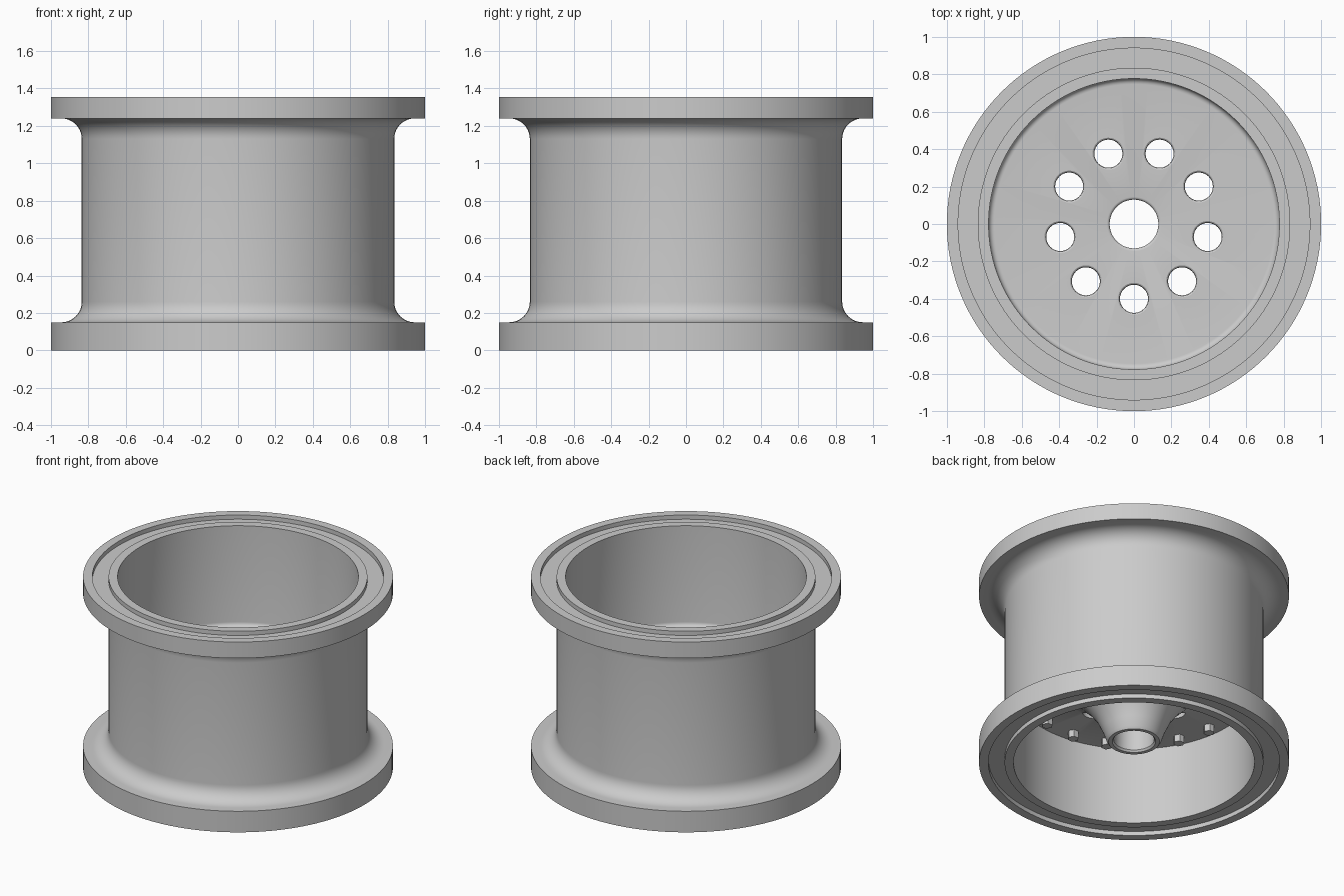
import bpy, bmesh, math
from math import sin, cos, pi, radians

if "Cube" in bpy.data.objects:
    bpy.data.objects.remove(bpy.data.objects["Cube"])


def arc(cx, cz, r, a0, a1, n=6):
    """Points of a circular arc in the r-z plane, angles in degrees."""
    return [(cx + r * cos(radians(a0 + (a1 - a0) * i / n)),
             cz + r * sin(radians(a0 + (a1 - a0) * i / n))) for i in range(n + 1)]


def finish(name, bm):
    bmesh.ops.recalc_face_normals(bm, faces=bm.faces)
    me = bpy.data.meshes.new(name)
    bm.to_mesh(me)
    bm.free()
    ob = bpy.data.objects.new(name, me)
    bpy.context.collection.objects.link(ob)
    return ob


def revolve(bm, profile, segs, cx=0, cy=0):
    """Spin a closed (r, z) loop around a vertical axis; r = 0 points share a pole."""
    rings = []
    for r, z in profile:
        if r == 0:
            rings.append([bm.verts.new((cx, cy, z))] * segs)
        else:
            rings.append([bm.verts.new((cx + r * cos(2 * pi * i / segs),
                                        cy + r * sin(2 * pi * i / segs), z))
                          for i in range(segs)])
    for a, b in zip(rings, rings[1:] + rings[:1]):
        for i in range(segs):
            j = (i + 1) % segs
            vs = list(dict.fromkeys([a[i], a[j], b[j], b[i]]))
            if len(vs) > 2:
                bm.faces.new(vs)


def smooth(ob):
    bpy.ops.object.select_all(action='DESELECT')
    bpy.context.view_layer.objects.active = ob
    ob.select_set(True)
    bpy.ops.object.shade_smooth_by_angle(angle=radians(30))


H = 1.355                 # overall height
BORE, DRUM = 0.777, 0.835
WEB_LO, WEB_HI = 0.55, 0.64

# Wheel: grooved flanges, filleted drum, inner web and flared hub
profile = [(BORE, 0), (DRUM, 0), (DRUM, 0.03), (0.94, 0.03), (0.94, 0), (1, 0), (1, 0.15)]
profile += arc(DRUM + 0.11, 0.26, 0.11, 270, 180, 10)
profile += arc(DRUM + 0.11, 1.13, 0.11, 180, 90, 10)
profile += [(1, 1.24), (1, H), (0.94, H), (0.94, H - 0.03), (DRUM, H - 0.03),
            (DRUM, H), (BORE, H)]
profile += arc(BORE - 0.03, WEB_HI + 0.03, 0.03, 0, -90)
profile += arc(0.145, WEB_HI - 0.015, 0.015, 90, 180, 4)
profile += [(0.13, 0.17), (0.14, 0.157), (0.165, 0.157), (0.178, 0.175), (0.20, 0.24),
            (0.245, 0.34), (0.31, 0.43), (0.39, 0.51), (0.46, WEB_LO), (BORE, WEB_LO)]
bm = bmesh.new()
revolve(bm, profile, 128)
wheel = finish("wheel_rim", bm)

# Nine round holes with softened upper edges
bm = bmesh.new()
for k in range(9):
    a = radians(-90 + 40 * k)
    revolve(bm, [(0, 0.3), (0.075, 0.3), (0.075, WEB_HI - 0.012), (0.079, WEB_HI - 0.004),
                 (0.087, WEB_HI + 0.001), (0.087, 0.7), (0, 0.7)][::1],
            32, 0.4 * cos(a), 0.4 * sin(a))
cutter = finish("hole_cutter", bm)
cutter.hide_render = True
mod = wheel.modifiers.new("holes", 'BOOLEAN')
mod.operation = 'DIFFERENCE'
mod.solver = 'EXACT'
mod.object = cutter
bpy.context.view_layer.objects.active = wheel
bpy.ops.object.modifier_apply(modifier=mod.name)
bpy.data.objects.remove(cutter)
smooth(wheel)

# Ring of hexagonal bolt heads under the web
bm = bmesh.new()
for k in range(18):
    a = radians(5 + 20 * k)
    revolve(bm, [(0, 0.50), (0.036, 0.50), (0.036, WEB_LO + 0.01), (0, WEB_LO + 0.01)],
            6, 0.684 * cos(a), 0.684 * sin(a))
finish("bolt_heads", bm)
